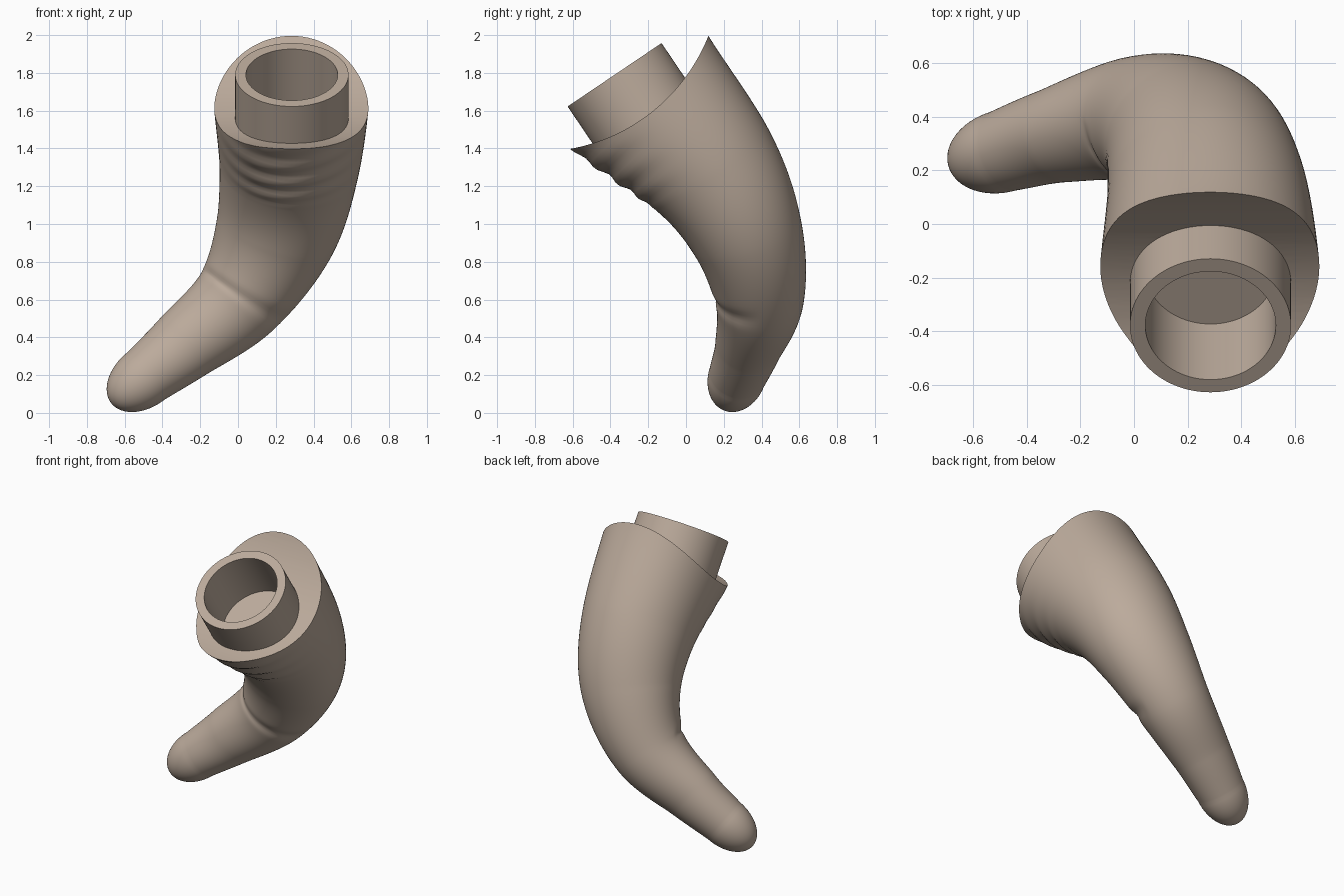
import bpy, bmesh, math
from mathutils import Vector

if "Cube" in bpy.data.objects:
    bpy.data.objects.remove(bpy.data.objects["Cube"])

# Horn sections, tip to rim: centre x, y, z, sideways radius, front-back radius
SECTIONS = [
    (-0.485, 0.272, 0.197, 0.160, 0.152),
    (-0.28, 0.332, 0.360, 0.195, 0.178),
    (0.01, 0.388, 0.61, 0.248, 0.238),
    (0.197, 0.32, 0.95, 0.323, 0.30),
    (0.27, 0.13, 1.30, 0.37, 0.37),
    (0.283, -0.24, 1.70, 0.415, 0.47),
    (0.283, -0.60, 2.08, 0.42, 0.57),
]
SIDES, STEPS = 96, 20
TIP_LENGTH = 0.24


def spline(s):
    i = min(int(s), len(SECTIONS) - 2)
    t = s - i

    def get(k):
        if k < 0:
            return [2 * a - b for a, b in zip(SECTIONS[0], SECTIONS[1])]
        if k >= len(SECTIONS):
            return [2 * a - b for a, b in zip(SECTIONS[-1], SECTIONS[-2])]
        return SECTIONS[k]

    return [0.5 * (2 * b + (c - a) * t + (2 * a - 5 * b + 4 * c - d) * t * t
                   + (3 * b - a - 3 * c + d) * t ** 3)
            for a, b, c, d in zip(get(i - 1), get(i), get(i + 1), get(i + 2))]


def fold(s, inner, a):
    # skin folds under the rim and one crease at the bend, on the inner side only
    d = -0.012 * math.exp(-((s - 2.04 - 0.06 * math.cos(a)) / 0.1) ** 2) * min(1, inner * 2)
    if 4.0 < s < 5.2:
        fade = math.sin(math.pi * (s - 4.0) / 1.2)
        d += 0.010 * fade * inner ** 3 * math.sin(s * 24 + 0.8 * math.cos(3 * a))
    return d


def mesh_object(name, bm):
    bmesh.ops.recalc_face_normals(bm, faces=bm.faces)
    me = bpy.data.meshes.new(name)
    bm.to_mesh(me)
    bm.free()
    ob = bpy.data.objects.new(name, me)
    bpy.context.collection.objects.link(ob)
    return ob


def bridge(bm, rings):
    n = len(rings[0])
    for r0, r1 in zip(rings, rings[1:]):
        for k in range(n):
            bm.faces.new((r0[k], r0[(k + 1) % n], r1[(k + 1) % n], r1[k]))


def make_horn():
    bm = bmesh.new()
    rings = []

    def ring(c, t, rx, ry, s):
        u = (Vector((1, 0, 0)) - t * t.x).normalized()
        v = t.cross(u)
        vs = []
        full = 0.12 * max(0, min(1, s - 4))  # fuller outer half near the rim
        for k in range(SIDES):
            a = 2 * math.pi * k / SIDES
            f = fold(s, max(0, -math.sin(a)), a)
            wide = 1 + full * max(0, math.sin(a)) ** 2
            vs.append(bm.verts.new(c + u * math.cos(a) * (rx + f) * wide
                                   + v * math.sin(a) * (ry + f)))
        rings.append(vs)

    def frame(s):
        p = spline(s)
        e = 0.01
        lo, hi = spline(max(0, s - e)), spline(min(len(SECTIONS) - 1, s + e))
        return Vector(p[:3]), (Vector(hi[:3]) - Vector(lo[:3])).normalized(), p[3], p[4]

    # rounded tip
    c, t, rx, ry = frame(0)
    for k in range(1, 16):
        a = math.pi / 2 * k / 16
        ring(c - t * TIP_LENGTH * math.cos(a), t, rx * math.sin(a), ry * math.sin(a), 0)
    # body
    total = (len(SECTIONS) - 1) * STEPS
    for k in range(total + 1):
        s = k / STEPS
        ring(*frame(s), s)
    bridge(bm, rings)
    pole = bm.verts.new(c - t * TIP_LENGTH)
    for k in range(SIDES):
        bm.faces.new((pole, rings[0][k], rings[0][(k + 1) % SIDES]))
    bm.faces.new(rings[-1])
    return mesh_object("horn_body", bm)


def lathe(name, profile, origin, axis, sides=96):
    # profile of (radius, height) revolved about an axis; ends are capped
    q = axis.normalized().to_track_quat('Z', 'Y')
    bm = bmesh.new()
    rings = [[bm.verts.new(origin + q @ Vector((r * math.cos(2 * math.pi * k / sides),
                                                r * math.sin(2 * math.pi * k / sides), h)))
              for k in range(sides)] for r, h in profile]
    bridge(bm, rings)
    bm.faces.new(rings[0])
    bm.faces.new(rings[-1])
    return mesh_object(name, bm)


def subtract(ob, cutter):
    cutter.hide_render = True
    m = ob.modifiers.new("cut", 'BOOLEAN')
    m.operation, m.solver, m.object = 'DIFFERENCE', 'EXACT', cutter
    bpy.context.view_layer.objects.active = ob
    bpy.ops.object.modifier_apply(modifier=m.name)
    bpy.data.objects.remove(cutter)


horn = make_horn()

# curved saddle cut across the wide end
subtract(horn, lathe("saddle_cutter", [(0.975, -1.2), (0.975, 1.2)],
                     Vector((0.283, -0.787, 2.357)), Vector((1, 0, 0)), 192))

# hollow collar set into the cut
top = Vector((0.285, -0.378, 1.79))
axis = Vector((0, -0.56, 0.83))
subtract(horn, lathe("bore_cutter", [(0.27, -0.38), (0.27, 0.1)], top, axis))
collar = lathe("collar", [(0.3, -0.385), (0.3, 0), (0.243, 0), (0.243, -0.37)], top, axis)

# tan material and smooth shading with crisp rims
tan = bpy.data.materials.new("tan")
tan.diffuse_color = (0.50, 0.405, 0.33, 1)
tan.use_nodes = True
tan.node_tree.nodes["Principled BSDF"].inputs["Base Color"].default_value = tan.diffuse_color
for ob in (horn, collar):
    ob.data.materials.clear()
    ob.data.materials.append(tan)
    bpy.ops.object.select_all(action='DESELECT')
    ob.select_set(True)
    bpy.context.view_layer.objects.active = ob
    bpy.ops.object.shade_smooth_by_angle(angle=math.radians(40))
